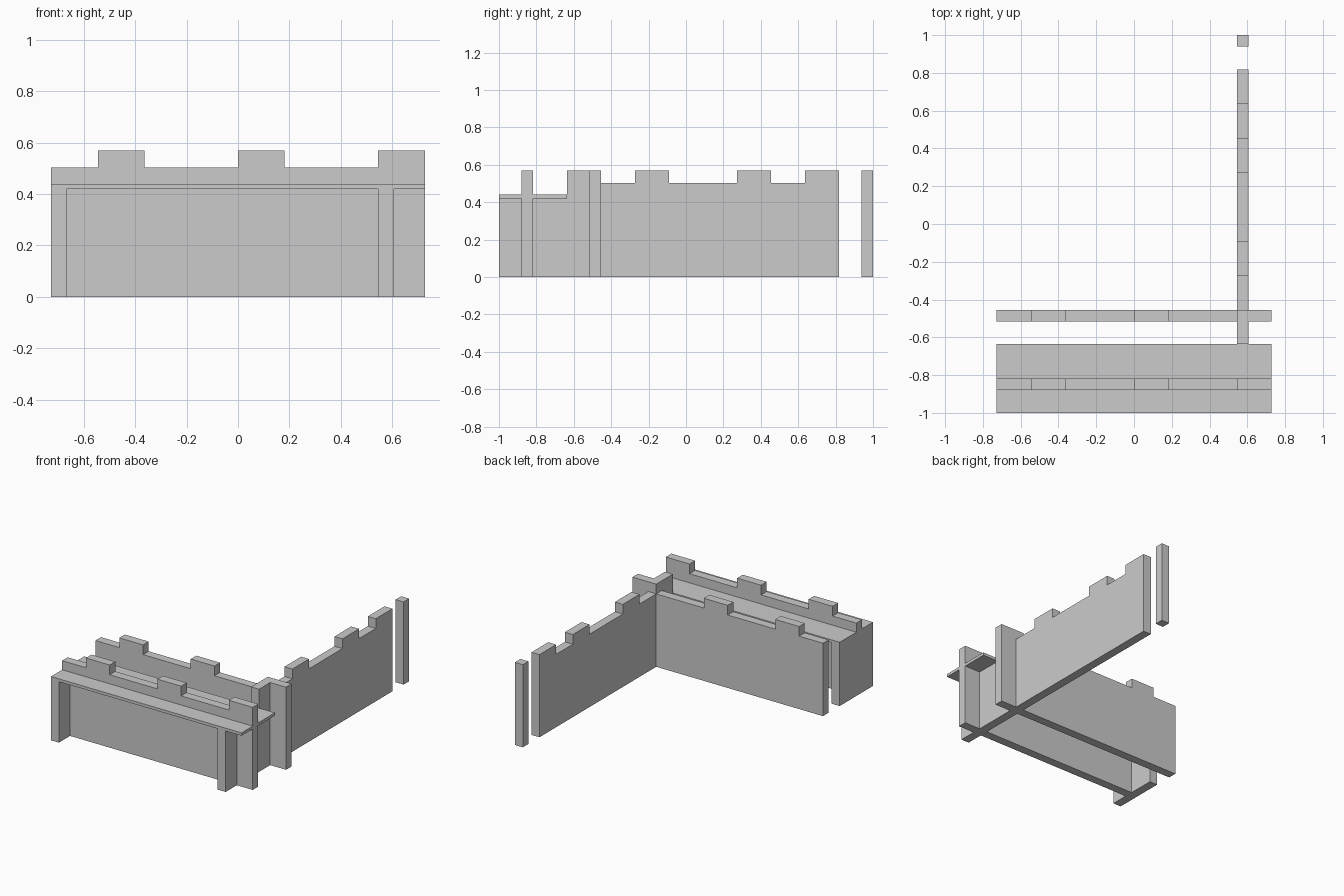
import bpy, bmesh

if "Cube" in bpy.data.objects:
    bpy.data.objects.remove(bpy.data.objects["Cube"])

U = 1 / 33                      # layout module
T = 2 * U                       # wall thickness
LOW, HIGH = 0.503, 0.57         # parapet and merlon tops
DECK_Z0, DECK_Z1 = 0.42, 0.44


def make_prism(name, profile, axis, start, depth):
    """Extrude a (length, z) profile across the wall thickness."""
    bm = bmesh.new()
    if axis == 'x':
        pts = [(a, start, z) for a, z in profile]
        move = (0, depth, 0)
    else:
        pts = [(start, a, z) for a, z in profile]
        move = (depth, 0, 0)
    face = bm.faces.new([bm.verts.new(p) for p in pts])
    ext = bmesh.ops.extrude_face_region(bm, geom=[face])
    new = [g for g in ext['geom'] if isinstance(g, bmesh.types.BMVert)]
    bmesh.ops.translate(bm, verts=new, vec=move)
    bmesh.ops.recalc_face_normals(bm, faces=bm.faces)
    mesh = bpy.data.meshes.new(name)
    bm.to_mesh(mesh)
    bm.free()
    obj = bpy.data.objects.new(name, mesh)
    bpy.context.collection.objects.link(obj)
    return obj


def stepped(steps, end):
    """Outline of a wall from (start, top height) steps."""
    pts = [(steps[0][0], 0)]
    for i, (a, h) in enumerate(steps):
        b = steps[i + 1][0] if i + 1 < len(steps) else end
        pts += [(a, h), (b, h)]
    return pts + [(end, 0)]


def box(name, axis, a0, a1, start, depth, z0, z1):
    return make_prism(name, [(a0, z0), (a0, z1), (a1, z1), (a1, z0)],
                      axis, start, depth)


# Two parallel battlemented walls
cross = stepped([(-24*U, LOW), (-18*U, HIGH), (-12*U, LOW), (0, HIGH),
                 (6*U, LOW), (18*U, HIGH)], 24*U)
walls = make_prism("battlement_walls", cross, 'x', -29*U, T)
inner_wall = make_prism("inner_wall", cross, 'x', -17*U, T)

# Long side wall, lower where it runs under the deck
side = stepped([(-1, DECK_Z0), (-21*U, HIGH), (-15*U, LOW), (-9*U, HIGH),
                (-3*U, LOW), (9*U, HIGH), (15*U, LOW), (21*U, HIGH)], 27*U)
side_wall = make_prism("side_wall", side, 'y', 18*U, T)

# Short end wall and walkway deck
end_wall = box("end_wall", 'y', -1, -21*U, -24*U, T, 0, DECK_Z0)
deck = box("walkway_deck", 'x', -24*U, 24*U, -1, 12*U, DECK_Z0, DECK_Z1)

# Merge the crossing walls into one clean solid
bpy.context.view_layer.objects.active = walls
for part in (inner_wall, side_wall, end_wall, deck):
    mod = walls.modifiers.new("merge", 'BOOLEAN')
    mod.operation = 'UNION'
    mod.solver = 'EXACT'
    mod.object = part
    bpy.ops.object.modifier_apply(modifier=mod.name)
    bpy.data.objects.remove(part)

# Free-standing gate post beyond the doorway gap
box("gate_post", 'y', 31*U, 1, 18*U, T, 0, HIGH)
